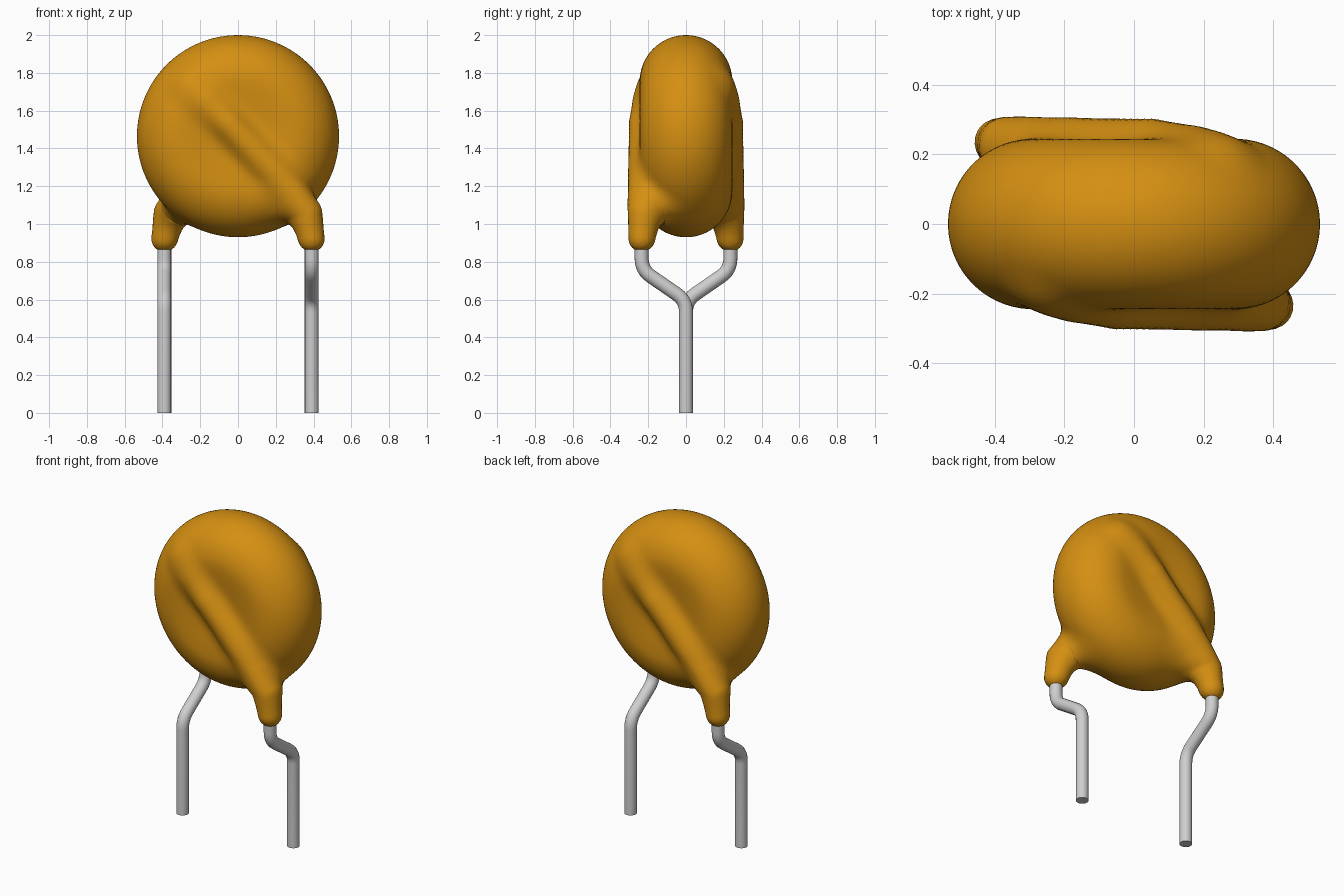
import bpy, bmesh, math
from mathutils import Vector, Matrix

cube = bpy.data.objects.get("Cube")
if cube:
    bpy.data.objects.remove(cube, do_unlink=True)


def material(name, rgb, roughness):
    m = bpy.data.materials.new(name)
    m.use_nodes = True
    m.diffuse_color = (*rgb, 1)
    bsdf = m.node_tree.nodes["Principled BSDF"]
    bsdf.inputs["Base Color"].default_value = (*rgb, 1)
    bsdf.inputs["Roughness"].default_value = roughness
    return m


orange = material("orange coating", (0.66, 0.275, 0.006), 0.4)
tin = material("tinned wire", (0.62, 0.62, 0.62), 0.4)

# Main sizes
CENTER_Z, CORE_R, HALF_T = 1.465, 0.29, 0.245
DISH = 0.018
RIDGE_R, WIRE_R = 0.069, 0.037
HALF_TURN = Matrix.Rotation(math.pi, 3, 'Z')

# Wire ridge under the coating, from the foot up across the front face
RIDGE = [Vector(p) for p in ((0.39, -0.235, 0.922), (0.37, -0.235, 1.06),
                             (0.29, -0.235, 1.17), (-0.05, -0.233, 1.53),
                             (-0.16, -0.205, 1.64), (-0.24, -0.165, 1.72))]
RIDGES = [RIDGE, [HALF_TURN @ p for p in RIDGE]]


def disc_distance(p):
    rho = math.hypot(p.x, p.z - CENTER_Z)
    dish = DISH * max(0.0, 1 - (rho / CORE_R) ** 2) ** 2
    return math.hypot(max(rho - CORE_R, 0), p.y) - HALF_T + dish


def ridge_distance(p, path):
    best = 9.0
    for a, b in zip(path, path[1:]):
        ab = b - a
        t = min(1.0, max(0.0, (p - a).dot(ab) / ab.dot(ab)))
        best = min(best, (p - a - ab * t).length)
    return best - RIDGE_R


def coating_distance(p):
    # Blend is wide around the feet and tight along the face
    t = min(1.0, max(0.0, (1.25 - p.z) / 0.25))
    k = 0.09 + 0.14 * t * t * (3 - 2 * t)
    d = disc_distance(p)
    r = min(ridge_distance(p, path) for path in RIDGES)
    h = max(k - abs(d - r), 0) / k
    return min(d, r) - h * h * k / 4


def settle(p):
    # Move a point onto the blended coating surface
    e = 0.002
    for _ in range(2):
        d = coating_distance(p)
        g = Vector([coating_distance(p + Vector(o)) - d
                    for o in ((e, 0, 0), (0, e, 0), (0, 0, e))]) / e
        step = g * (d / max(g.length_squared, 0.3))
        if step.length > 0.03:
            step *= 0.03 / step.length
        p = p - step
    return p


def build_coating():
    bm = bmesh.new()
    # Rounded disc: a sphere pushed outward around the y axis
    disc = bmesh.ops.create_uvsphere(bm, u_segments=64, v_segments=24, radius=HALF_T,
                                     matrix=Matrix.Rotation(math.pi / 2, 4, 'X'))
    for v in disc["verts"]:
        rho = math.hypot(v.co.x, v.co.z)
        if rho > 0.001:
            v.co.x *= (rho + CORE_R) / rho
            v.co.z *= (rho + CORE_R) / rho
        v.co.z += CENTER_Z
    # Overlapping beads form the two ridges
    for path in RIDGES:
        for a, b in zip(path, path[1:]):
            n = max(1, math.ceil((b - a).length / 0.03))
            for i in range(n + 1):
                bmesh.ops.create_icosphere(bm, subdivisions=2, radius=RIDGE_R,
                                           matrix=Matrix.Translation(a.lerp(b, i / n)))
    mesh = bpy.data.meshes.new("coated_body")
    bm.to_mesh(mesh)
    bm.free()
    obj = bpy.data.objects.new("coated_body", mesh)
    bpy.context.collection.objects.link(obj)
    # Fuse into a single skin
    bpy.ops.object.select_all(action='DESELECT')
    bpy.context.view_layer.objects.active = obj
    obj.select_set(True)
    fuse = obj.modifiers.new("fuse", 'REMESH')
    fuse.mode = 'VOXEL'
    fuse.voxel_size = 0.02
    bpy.ops.object.modifier_apply(modifier=fuse.name)
    # Relax the skin onto the blended shape
    bm = bmesh.new()
    bm.from_mesh(obj.data)
    for _ in range(4):
        bmesh.ops.smooth_vert(bm, verts=bm.verts, factor=0.5,
                              use_axis_x=True, use_axis_y=True, use_axis_z=True)
        for v in bm.verts:
            v.co = settle(v.co)
    for f in bm.faces:
        f.smooth = True
    bm.to_mesh(obj.data)
    bm.free()
    obj.data.materials.clear()
    obj.data.materials.append(orange)


def rounded(points, radius, steps=6):
    # Replace each inner corner with a short arc
    out = [points[0]]
    for a, b, c in zip(points, points[1:], points[2:]):
        p, q = b + (a - b).normalized() * radius, b + (c - b).normalized() * radius
        for i in range(steps + 1):
            t = i / steps
            out.append(p * (1 - t) ** 2 + b * 2 * t * (1 - t) + q * t * t)
    return out + [points[-1]]


def build_lead(name, points):
    curve = bpy.data.curves.new(name, 'CURVE')
    curve.dimensions = '3D'
    curve.bevel_depth = WIRE_R
    curve.bevel_resolution = 6
    curve.use_fill_caps = True
    path = rounded(points, 0.06)
    spline = curve.splines.new('POLY')
    spline.points.add(len(path) - 1)
    for sp, p in zip(spline.points, path):
        sp.co = (*p, 1)
    obj = bpy.data.objects.new(name, curve)
    bpy.context.collection.objects.link(obj)
    bpy.ops.object.select_all(action='DESELECT')
    bpy.context.view_layer.objects.active = obj
    obj.select_set(True)
    bpy.ops.object.convert(target='MESH')
    obj = bpy.context.object
    obj.data.materials.clear()
    obj.data.materials.append(tin)
    bpy.ops.object.shade_smooth_by_angle(angle=math.radians(40))


build_coating()

# Kinked wire leads, one the half turn of the other
LEAD = [Vector(p) for p in ((0.39, -0.235, 0.95), (0.39, -0.235, 0.757),
                            (0.39, 0, 0.595), (0.39, 0, 0))]
build_lead("left_lead", LEAD)
build_lead("right_lead", [HALF_TURN @ p for p in LEAD])
